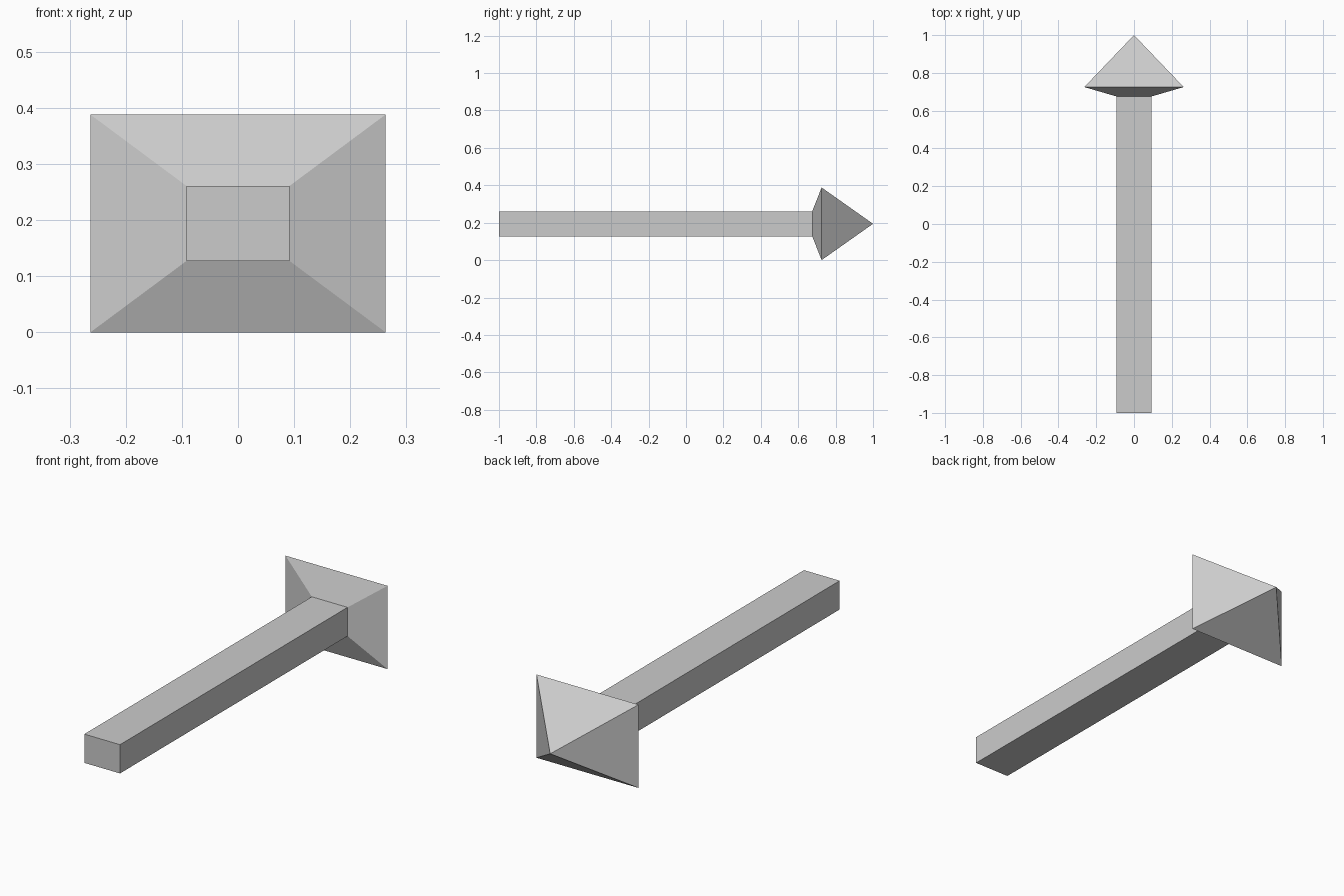
import bpy
import bmesh

cube = bpy.data.objects.get("Cube")
if cube:
    bpy.data.objects.remove(cube, do_unlink=True)

MID_Z = 0.194

grey = bpy.data.materials.new("light grey")
grey.use_nodes = True
colour = (0.6, 0.6, 0.6, 1)
grey.diffuse_color = colour
grey.node_tree.nodes["Principled BSDF"].inputs["Base Color"].default_value = colour


def loft(name, sections, cap_start=False):
    """Join rectangles (y, half width, half height) along y; zero size makes a point."""
    bm = bmesh.new()
    rings = []
    for y, w, h in sections:
        corners = [(-1, -1), (1, -1), (1, 1), (-1, 1)] if w else [(0, 0)]
        rings.append([bm.verts.new((sx * w, y, MID_Z + sz * h)) for sx, sz in corners])
    for a, b in zip(rings, rings[1:]):
        for i in range(4):
            j = (i + 1) % 4
            if len(b) == 1:
                bm.faces.new((a[i], a[j], b[0]))
            else:
                bm.faces.new((a[i], a[j], b[j], b[i]))
    if cap_start:
        bm.faces.new(rings[0][::-1])
    bmesh.ops.recalc_face_normals(bm, faces=bm.faces)
    mesh = bpy.data.meshes.new(name)
    bm.to_mesh(mesh)
    bm.free()
    mesh.materials.append(grey)
    obj = bpy.data.objects.new(name, mesh)
    bpy.context.collection.objects.link(obj)


# Square-sided shaft, ending where the head begins
loft("shaft", [(-1, 0.092, 0.067), (0.675, 0.092, 0.067)], cap_start=True)

# Flared collar leading into the four-sided pointed head
loft("arrow_head", [(0.675, 0.092, 0.067), (0.725, 0.263, 0.194), (1, 0, 0)], cap_start=True)
